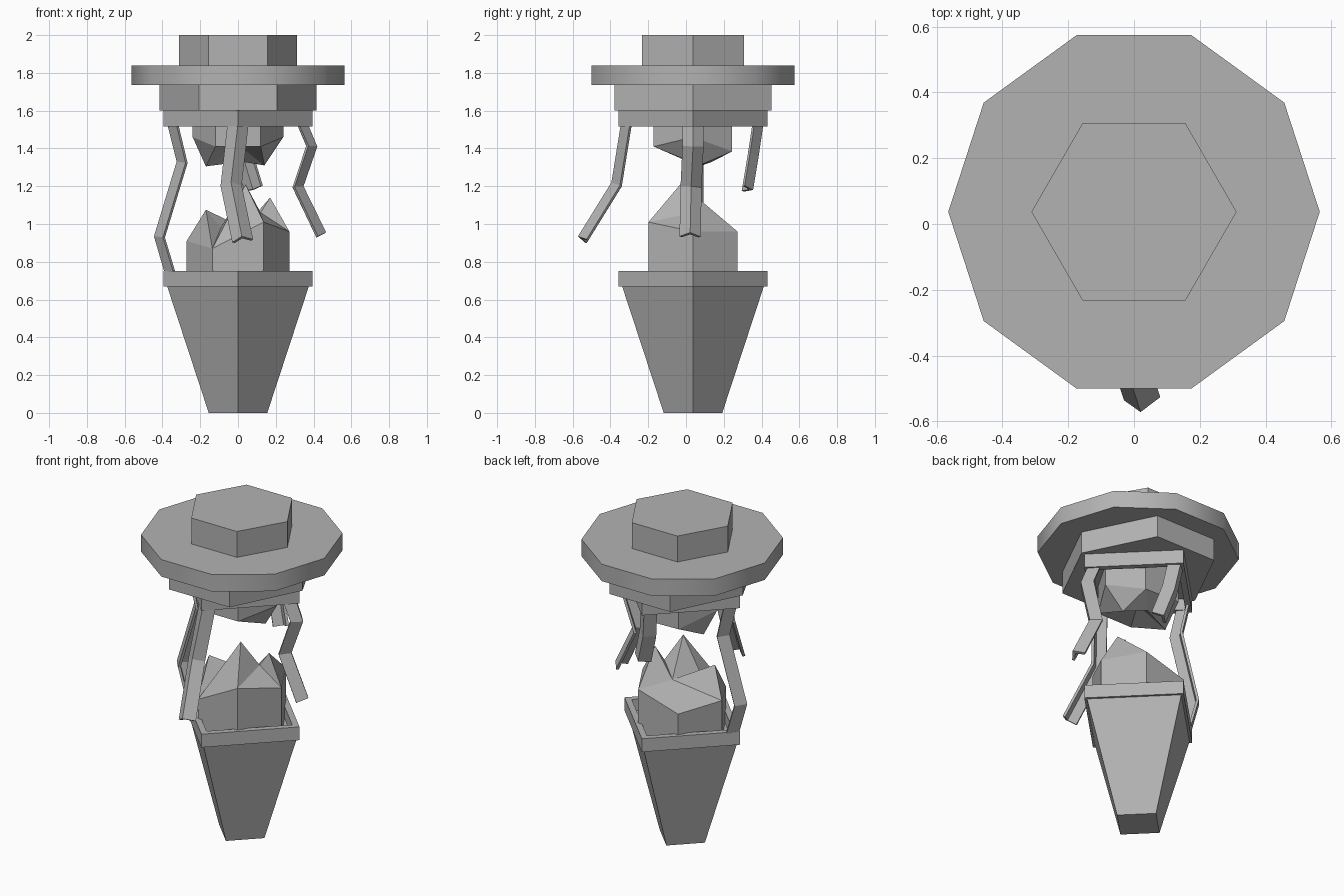
import bpy, bmesh, math
from mathutils import Vector

if "Cube" in bpy.data.objects:
    bpy.data.objects.remove(bpy.data.objects["Cube"])

CY = 0.037  # the lantern axis sits slightly behind the origin
grey = bpy.data.materials.new("weathered grey")
grey.diffuse_color = (0.45, 0.45, 0.45, 1)
grey.use_nodes = True
grey.node_tree.nodes["Principled BSDF"].inputs["Base Color"].default_value = grey.diffuse_color


def make(name, verts, faces):
    me = bpy.data.meshes.new(name)
    me.from_pydata(verts, [], faces)
    bm = bmesh.new()
    bm.from_mesh(me)
    bmesh.ops.recalc_face_normals(bm, faces=bm.faces)
    bm.to_mesh(me)
    bm.free()
    me.materials.append(grey)
    ob = bpy.data.objects.new(name, me)
    bpy.context.collection.objects.link(ob)
    return ob


def lathe(name, n, profile, sy=1.0):
    """n-sided turned solid; the first and last rings are capped."""
    verts, faces = [], []
    for r, z in profile:
        for i in range(n):
            a = 2 * math.pi * i / n
            verts.append((r * math.cos(a), CY + sy * r * math.sin(a), z))
    for k in range(len(profile) - 1):
        for i in range(n):
            j = (i + 1) % n
            faces.append((k * n + i, k * n + j, (k + 1) * n + j, (k + 1) * n + i))
    faces.append(tuple(range(n)))
    faces.append(tuple(range((len(profile) - 1) * n, len(profile) * n)))
    return make(name, verts, faces)


# Tapered square base with a raised rim
lathe("base", 4, [(0.155, 0), (0.375, 0.67), (0.395, 0.67), (0.395, 0.752),
                  (0.345, 0.752), (0.345, 0.68)])
# Roof: hollow square collar, stretched hexagon, wide disc, hexagonal cap
lathe("roof_collar", 4, [(0.345, 1.585), (0.345, 1.515), (0.395, 1.515), (0.395, 1.6)])
lathe("roof_hexagon", 6, [(0.415, 1.6), (0.415, 1.735)], 1.155)
disc = lathe("roof_disc", 10, [(0.565, 1.735), (0.565, 1.84)])
lathe("roof_cap", 6, [(0.312, 1.84), (0.312, 2.0)])

bpy.context.view_layer.objects.active = disc
disc.select_set(True)
bpy.ops.object.shade_smooth_by_angle(angle=math.radians(40))
disc.select_set(False)


def shard(name, r, base_z, heights, points, tops):
    """Broken hexagonal glass: ring 0-5 base, 6-11 broken wall, 12+ inner points."""
    ring = [(r * math.cos(i * math.pi / 3), CY + r * math.sin(i * math.pi / 3)) for i in range(6)]
    verts = [(x, y, base_z) for x, y in ring]
    verts += [(x, y, h) for (x, y), h in zip(ring, heights)]
    verts += points
    faces = [(i, (i + 1) % 6, 6 + (i + 1) % 6, 6 + i) for i in range(6)]
    faces.append(tuple(range(6)))
    make(name, verts, faces + [tuple(6 + i for i in f) for f in tops])


# Lower glass; points: 6 left peak, 7 valley, 8 tall peak, 9 valley, 10 right peak, 11 back hollow
shard("lower_glass", 0.272, 0.68, [0.96, 0.96, 0.88, 0.91, 0.87, 1.01],
      [(-0.17, -0.04, 1.075), (-0.09, -0.03, 0.98), (0.04, -0.03, 1.21),
       (0.12, 0.04, 1.06), (0.17, 0.06, 1.14), (0.03, 0.09, 0.98)],
      [(3, 4, 6), (4, 7, 6), (4, 8, 7), (4, 5, 8), (5, 9, 8), (5, 0, 9), (0, 10, 9),
       (0, 1, 10), (6, 7, 11), (7, 8, 11), (8, 9, 11), (9, 10, 11), (10, 1, 11),
       (1, 2, 11), (2, 3, 11), (3, 6, 11)])
# Upper glass; points: 6 right tip, 7 left tip, 8 middle, 9 back tip
shard("upper_glass", 0.24, 1.59, [1.46, 1.385, 1.39, 1.46, 1.41, 1.41],
      [(0.14, 0.07, 1.31), (-0.17, 0.07, 1.305), (0, 0.03, 1.42), (0.02, 0.14, 1.33)],
      [(0, 1, 6), (2, 3, 7), (3, 4, 7), (4, 8, 7), (4, 5, 8), (5, 6, 8), (5, 0, 6),
       (1, 9, 6), (1, 2, 9), (2, 7, 9), (7, 8, 9), (8, 6, 9)])


def bar(name, out, path, flat_end=False):
    """Bent angle-iron bar; path follows its outer corner from top to bottom."""
    pts = [Vector(p) for p in path]
    out = Vector(out)
    side0 = Vector((-out.y, out.x, 0))
    w, t = 0.056, 0.011
    section = [(0, 0), (w, w * 0.85), (w - t, w * 0.85 + t), (0, 2 * t),
               (t - w, w * 0.85 + t), (-w, w * 0.85)]
    verts, faces = [], []
    last = len(pts) - 1
    for i, p in enumerate(pts):
        d = (pts[min(i + 1, last)] - pts[max(i - 1, 0)]).normalized()
        if i == 0 or (i == last and flat_end):
            d = Vector((0, 0, -1))
        side = (side0 - d * side0.dot(d)).normalized()
        inward = (-out - d * (-out).dot(d)).normalized()
        verts += [p + side * a + inward * b for a, b in section]
    for k in range(last):
        for i in range(6):
            j = (i + 1) % 6
            faces.append((k * 6 + i, k * 6 + j, k * 6 + 6 + j, k * 6 + 6 + i))
    for b in (0, last * 6):
        faces += [(b, b + 1, b + 2, b + 3), (b, b + 3, b + 4, b + 5)]
    make(name, verts, faces)


# Corner bars: only the left one still reaches the base
bar("left_bar", (-1, 0, 0), [(-0.375, CY, 1.53), (-0.325, CY, 1.33),
                             (-0.445, CY, 0.935), (-0.39, CY, 0.745)], True)
bar("right_bar", (1, 0, 0), [(0.37, CY, 1.53), (0.42, CY, 1.41),
                             (0.347, CY - 0.01, 1.2), (0.467, CY - 0.015, 0.955)])
bar("front_bar", (0, -1, 0), [(0, -0.345, 1.53), (-0.037, -0.395, 1.22),
                              (0.02, -0.572, 0.935)])
bar("back_bar", (0, 1, 0), [(0, 0.41, 1.53), (0.025, 0.385, 1.36),
                            (0.08, 0.355, 1.18)])
